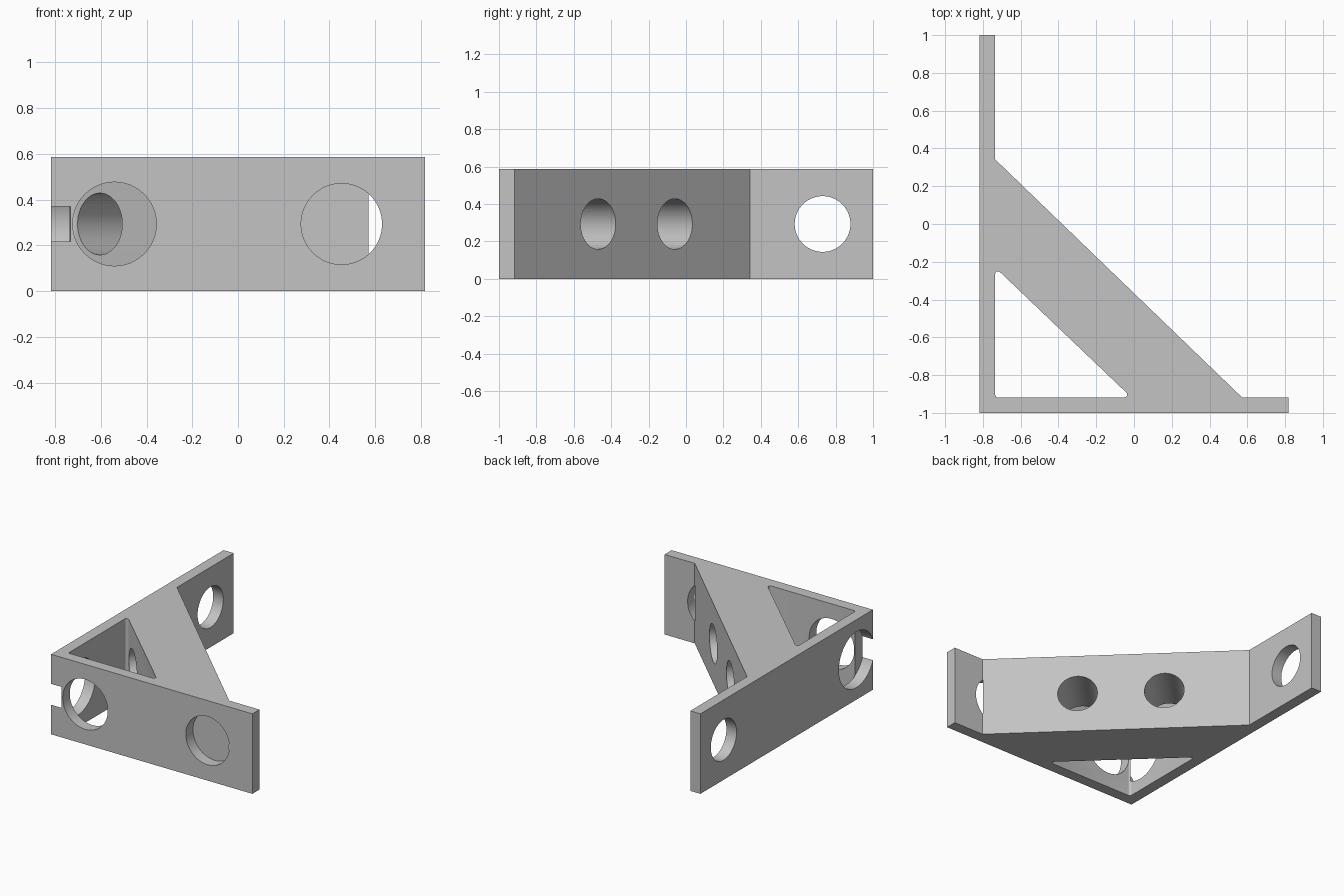
import bpy, bmesh, math
from mathutils import Vector

if "Cube" in bpy.data.objects:
    bpy.data.objects.remove(bpy.data.objects["Cube"], do_unlink=True)

HEIGHT = 0.587
MID = HEIGHT / 2
X0, X1 = -0.817, 0.817        # ends of the front plate
Y0, Y1 = -1.0, 1.0            # ends of the side plate
XI, YI = -0.735, -0.918       # inner faces of the plates
EPS = 0.002

grey = bpy.data.materials.new("plain grey")
grey.use_nodes = True
grey.diffuse_color = (0.55, 0.55, 0.55, 1)
grey.node_tree.nodes["Principled BSDF"].inputs["Base Color"].default_value = (0.55, 0.55, 0.55, 1)


def prism(name, points, z0, z1):
    """Extrude a counter-clockwise outline upwards."""
    bm = bmesh.new()
    base = bm.faces.new([bm.verts.new((x, y, z0)) for x, y in points])
    top = bmesh.ops.extrude_face_region(bm, geom=[base])["geom"]
    bmesh.ops.translate(bm, vec=(0, 0, z1 - z0),
                        verts=[v for v in top if isinstance(v, bmesh.types.BMVert)])
    bmesh.ops.recalc_face_normals(bm, faces=bm.faces)
    mesh = bpy.data.meshes.new(name)
    bm.to_mesh(mesh)
    bm.free()
    obj = bpy.data.objects.new(name, mesh)
    bpy.context.collection.objects.link(obj)
    mesh.materials.append(grey)
    return obj


def rounded(points, r, steps=6):
    """Round every corner of a convex outline with radius r."""
    out = []
    for i, p in enumerate(points):
        p = Vector(p)
        a = (Vector(points[i - 1]) - p).normalized()
        b = (Vector(points[(i + 1) % len(points)]) - p).normalized()
        half = a.angle(b) / 2
        centre = p + (a + b).normalized() * r / math.sin(half)
        start = p + a * r / math.tan(half) - centre
        sweep = math.pi - 2 * half
        for k in range(steps + 1):
            t = sweep * k / steps
            c, s = math.cos(t), math.sin(t)
            out.append(centre + Vector((start.x * c - start.y * s, start.x * s + start.y * c)))
    return out


def bore(name, start, end, radius):
    """Cylinder cutter between two points."""
    start, end = Vector(start), Vector(end)
    axis = end - start
    bpy.ops.mesh.primitive_cylinder_add(vertices=64, radius=radius, depth=axis.length,
                                        location=(start + end) / 2,
                                        rotation=axis.to_track_quat('Z', 'Y').to_euler())
    obj = bpy.context.object
    obj.name = name
    obj.data.materials.append(grey)
    return obj


# Two plates at a right angle, joined by a thick diagonal brace
bracket = prism("corner_bracket", [(X0, Y0), (X1, Y0), (X1, YI), (0.572, YI),
                                   (XI, 0.342), (XI, Y1), (X0, Y1)], 0, HEIGHT)

# Triangular opening between the plates and the brace
cutters = [prism("pocket_cutter", rounded([(XI, YI), (-0.014, YI), (XI, -0.23)], 0.015),
                 -0.1, HEIGHT + 0.1)]

# Front plate holes
for x, r in ((-0.54, 0.183), (0.453, 0.177)):
    cutters.append(bore("front_hole_cutter", (x, Y0 - 0.1, MID), (x, YI + EPS, MID), r))

# Side plate holes; the larger one breaks out through the front corner
for y, r in ((0.73, 0.149), (-0.81, 0.205)):
    cutters.append(bore("side_hole_cutter", (X0 - 0.1, y, MID), (XI + EPS, y, MID), r))

# Brace holes, square to its slope
normal = Vector((0.695, 0.72, 0)).normalized()
for x, y in ((0.106, -0.47), (-0.319, -0.06)):
    p = Vector((x, y, MID))
    cutters.append(bore("brace_hole_cutter", p + normal * 0.1, p - normal * 0.43, 0.135))

# Cut all openings, then drop the cutters
for cutter in cutters:
    mod = bracket.modifiers.new(cutter.name, 'BOOLEAN')
    mod.operation = 'DIFFERENCE'
    mod.solver = 'EXACT'
    mod.object = cutter
    cutter.hide_render = True

bpy.ops.object.select_all(action='DESELECT')
bracket.select_set(True)
bpy.context.view_layer.objects.active = bracket
for mod in list(bracket.modifiers):
    bpy.ops.object.modifier_apply(modifier=mod.name)
for cutter in cutters:
    bpy.data.objects.remove(cutter, do_unlink=True)

bpy.ops.object.shade_smooth_by_angle(angle=math.radians(30))
